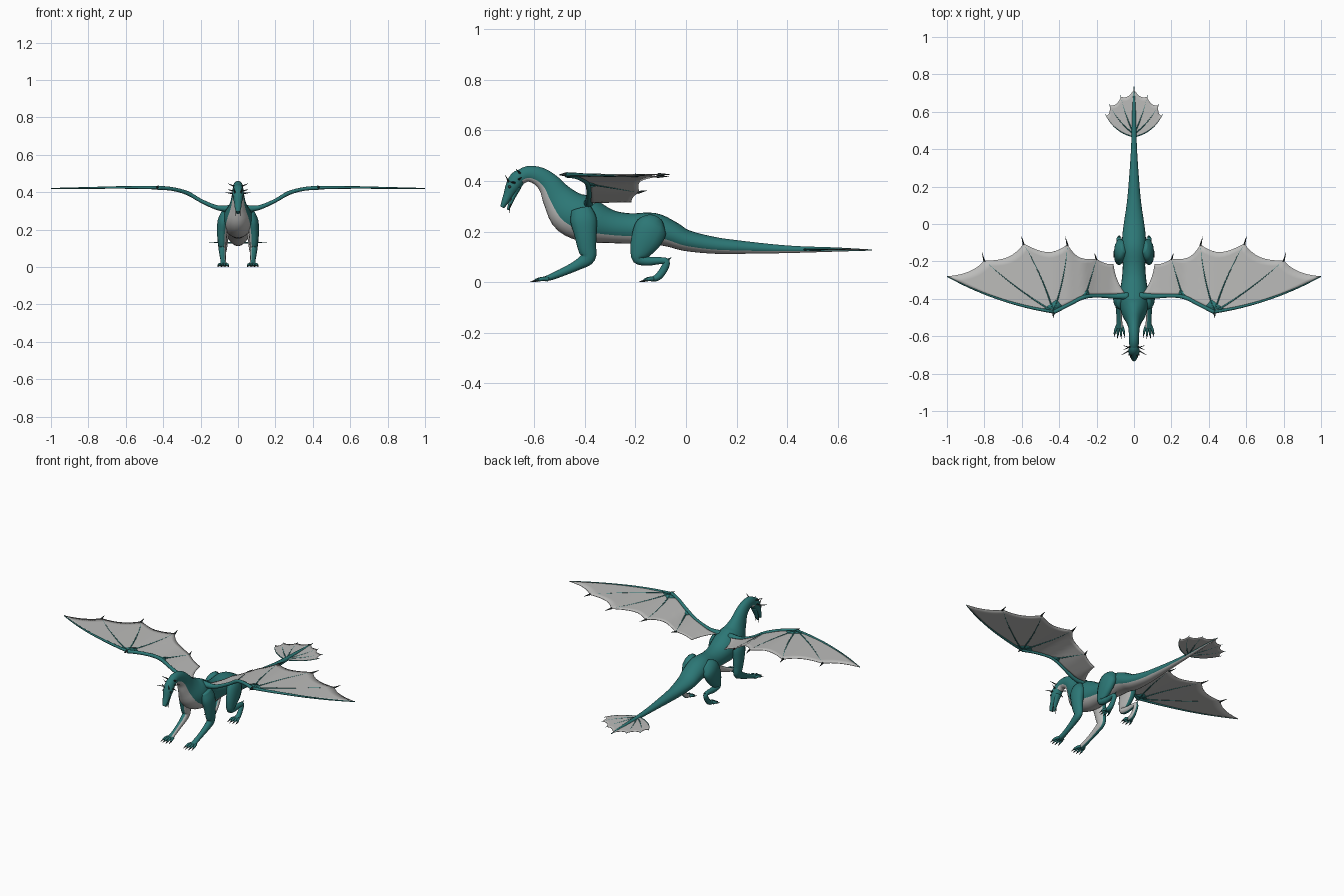
import bpy, bmesh, math
from mathutils import Vector as V

if "Cube" in bpy.data.objects:
    bpy.data.objects.remove(bpy.data.objects["Cube"])


def material(name, r, g, b):
    m = bpy.data.materials.new(name)
    m.diffuse_color = (r, g, b, 1)
    m.use_nodes = True
    m.node_tree.nodes["Principled BSDF"].inputs["Base Color"].default_value = m.diffuse_color
    return m


TEAL = material("teal hide", 0.025, 0.185, 0.18)
PALE = material("pale grey skin", 0.50, 0.50, 0.49)
DARK = material("dark claw", 0.03, 0.045, 0.045)


def finish(name, bm, mats, mirror=True, thickness=0):
    bmesh.ops.remove_doubles(bm, verts=bm.verts, dist=0.0003)
    bmesh.ops.recalc_face_normals(bm, faces=bm.faces)
    me = bpy.data.meshes.new(name)
    bm.to_mesh(me)
    bm.free()
    for m in mats:
        me.materials.append(m)
    ob = bpy.data.objects.new(name, me)
    bpy.context.collection.objects.link(ob)
    for p in me.polygons:
        p.use_smooth = True
    if thickness:
        s = ob.modifiers.new("thickness", 'SOLIDIFY')
        s.thickness, s.offset = thickness, 0
    if mirror:
        ob.modifiers.new("mirror", 'MIRROR')
    return ob


def smooth_path(pts, steps):
    """Catmull-Rom through all station values."""
    out, n = [], len(pts)
    for i in range(n - 1):
        p = [pts[max(0, min(n - 1, i + k))] for k in (-1, 0, 1, 2)]
        for s in range(steps):
            t = s / steps
            out.append([0.5 * (2 * b + (c - a) * t + (2 * a - 5 * b + 4 * c - d) * t * t
                               + (3 * b - a - 3 * c + d) * t ** 3) for a, b, c, d in zip(*p)])
    out.append(list(pts[-1]))
    return out


def tube(bm, pts, ref=(1, 0, 0), sides=12, steps=4, rule=None):
    """Loft ellipses (x, y, z, half width, half height) along a path."""
    st = smooth_path(pts, steps)
    rings, ref = [], V(ref)
    for i, s in enumerate(st):
        t = (V(st[min(i + 1, len(st) - 1)][:3]) - V(st[max(i - 1, 0)][:3])).normalized()
        side = (ref - t * ref.dot(t)).normalized()
        up = t.cross(side)
        rw, rh = max(s[3], 0.0008), max(s[4], 0.0008)
        ring = []
        for k in range(sides):
            a = math.tau * k / sides
            ring.append(bm.verts.new(V(s[:3]) + side * rw * math.cos(a) + up * rh * math.sin(a)))
        rings.append(ring)
    for i in range(len(rings) - 1):
        for k in range(sides):
            j = (k + 1) % sides
            f = bm.faces.new((rings[i][k], rings[i][j], rings[i + 1][j], rings[i + 1][k]))
            if rule:
                a = math.tau * (k + 0.5) / sides
                f.material_index = rule(math.cos(a), math.sin(a))
    bm.faces.new(rings[0])
    bm.faces.new(rings[-1])


def spike(bm, a, b, r):
    ref = (0, 0, 1) if abs(b[2] - a[2]) < 0.03 else (1, 0, 0)
    tube(bm, [(*a, r, r), (*b, 0.0008, 0.0008)], ref, 6, 1)


# Tail, trunk and neck with a pale underside
bm = bmesh.new()
spine = [(.735, .127, .002, .002), (.6, .129, .010, .008), (.4, .130, .016, .015),
         (.2, .139, .030, .027), (.1, .147, .040, .034), (0, .165, .055, .042),
         (-.06, .190, .062, .052), (-.13, .212, .066, .062), (-.22, .212, .060, .060),
         (-.30, .220, .066, .066), (-.38, .242, .078, .086), (-.455, .275, .072, .088),
         (-.505, .332, .045, .064), (-.54, .385, .033, .046), (-.58, .418, .028, .037),
         (-.625, .428, .026, .031), (-.66, .412, .025, .028)]
tube(bm, [(0, *s) for s in spine], sides=24, rule=lambda c, s: int(s < -0.42))
finish("body", bm, [TEAL, PALE], False)

# Head: skull with snout, open lower jaw
bm = bmesh.new()
tube(bm, [(0, -.640, .428, .022, .022), (0, -.665, .410, .028, .031), (0, -.685, .378, .029, .029),
          (0, -.702, .345, .021, .020), (0, -.716, .317, .017, .014), (0, -.727, .296, .011, .008)],
     sides=16)
finish("head", bm, [TEAL], False)
bm = bmesh.new()
tube(bm, [(0, -.664, .378, .020, .014), (0, -.683, .337, .015, .009), (0, -.697, .305, .012, .007),
          (0, -.705, .286, .007, .004)])
finish("lower_jaw", bm, [TEAL], False)
bm = bmesh.new()
for a, b in (((.018, -.655, .430), (.055, -.672, .447)), ((.022, -.675, .392), (.066, -.700, .398)),
             ((.020, -.662, .405), (.056, -.650, .415)), ((.014, -.695, .388), (.022, -.716, .424)),
             ((.008, -.690, .335), (.012, -.700, .272))):
    spike(bm, a, b, .005)
finish("horns", bm, [DARK])
bm = bmesh.new()
bmesh.ops.create_uvsphere(bm, u_segments=10, v_segments=6, radius=.006)
bmesh.ops.translate(bm, verts=bm.verts, vec=(.025, -.697, .377))
finish("eyes", bm, [DARK])

# Legs with pale inner sides
inner = lambda c, s: int(c < -0.6)
bm = bmesh.new()
tube(bm, [(.068, -.415, .290, .022, .040), (.078, -.405, .245, .031, .052),
          (.084, -.398, .190, .028, .044), (.085, -.392, .140, .024, .037),
          (.084, -.388, .098, .020, .030), (.082, -.425, .070, .018, .021),
          (.080, -.480, .043, .015, .016), (.078, -.530, .022, .016, .013),
          (.078, -.560, .012, .022, .009)], rule=inner)
finish("front_legs", bm, [TEAL, PALE])
bm = bmesh.new()
tube(bm, [(.050, -.120, .245, .025, .035), (.070, -.135, .220, .032, .062),
          (.078, -.155, .175, .030, .062), (.080, -.180, .125, .025, .044),
          (.080, -.190, .092, .020, .022), (.080, -.150, .083, .017, .018),
          (.080, -.105, .085, .014, .014), (.080, -.078, .080, .013, .014),
          (.080, -.088, .050, .013, .015), (.080, -.112, .020, .015, .014),
          (.080, -.140, .011, .019, .009)], rule=inner)
spike(bm, (.080, -.085, .080), (.080, -.058, .098), .008)
finish("hind_legs", bm, [TEAL, PALE])

# Fanned toes and claws
toes, claws = bmesh.new(), bmesh.new()
for cx, cy, reach in ((.078, -.545, .055), (.080, -.130, .040)):
    for d in (-1, -.35, .35, 1):
        y1 = cy - reach + .012 * abs(d)
        x1 = cx + .026 * d
        tube(toes, [(cx + .013 * d, cy, .012, .008, .009), (cx + .021 * d, (cy + y1) / 2, .013, .007, .008),
                    (x1, y1, .007, .005, .006)], sides=8)
        spike(claws, (x1, y1 + .006, .008), (x1 + .003 * d, y1 - .020, .001), .005)
finish("toes", toes, [TEAL])
finish("claws", claws, [DARK])

# Wings: membrane stretched between ribs, height rising away from the body
RISE = [(0, .31), (.11, .317), (.2, .355), (.27, .395), (.35, .417), (.43, .424), (.6, .426), (1, .42)]


def wing_z(x):
    for (a, za), (b, zb) in zip(RISE, RISE[1:]):
        if x <= b:
            return za + (zb - za) * (x - a) / (b - a)
    return RISE[-1][1]


def rib(r, u):
    """Point on a rib: root, tip and a sideways bow."""
    a, b = V(r[0]), V(r[1])
    d = b - a
    return a + d * u + V((d.y, -d.x)).normalized() * r[2] * 4 * u * (1 - u)


def membrane(name, ribs, height, sags):
    bm = bmesh.new()
    nu, nv = 10, 8
    for r, q, sag in zip(ribs, ribs[1:], sags):
        grid = []
        for i in range(nu + 1):
            row = []
            for j in range(nv + 1):
                v = j / nv
                u = i / nu * (1 - sag * 4 * v * (1 - v))
                p = rib(r, u).lerp(rib(q, u), v)
                row.append(bm.verts.new((p.x, p.y, height(p.x))))
            grid.append(row)
        for i in range(nu):
            for j in range(nv):
                quad = (grid[i][j], grid[i][j + 1], grid[i + 1][j + 1], grid[i + 1][j])
                bm.faces.new(quad)
    return finish(name, bm, [PALE], thickness=.003)


wrist, elbow = (.43, -.47), (.26, -.385)
wing = [(wrist, (1.0, -.28), .026), (wrist, (.80, -.195), .012), (wrist, (.59, -.105), -.012),
        (wrist, (.355, -.11), -.012), (elbow, (.20, -.185), 0), ((.045, -.375), (.11, -.215), .012)]
membrane("wing_membrane", wing, wing_z, (.05, .08, .12, .12, .05))

bones, tips = bmesh.new(), bmesh.new()
arm = [(.03, -.385, .021), (.11, -.387, .013), (.2, -.384, .010), (.27, -.392, .011),
       (.35, -.432, .010), (.43, -.472, .011)]
tube(bones, [(x, y, wing_z(x), r, r) for x, y, r in arm], (0, 0, 1), 10)
for i, r in enumerate(wing[:5]):
    thick = .009 if i == 0 else .005
    pts = []
    for k in range(7):
        p, w = rib(r, k / 6), thick * (1 - .72 * k / 6)
        pts.append((p.x, p.y, wing_z(p.x), w, w))
    tube(bones, pts, (0, 0, 1), 8, 2)
    if i:
        end = V(r[1])
        out = end + V((.012, .042 if i < 4 else .030))
        spike(tips, (end.x, end.y - .006, wing_z(end.x)), (out.x, out.y, wing_z(out.x)), .006)
spike(tips, (.43, -.475, .426), (.432, -.503, .424), .008)
finish("wing_bones", bones, [TEAL])
finish("wing_spikes", tips, [DARK])

# Teal webs at the elbow and wrist joints
bm = bmesh.new()
for tri in (((.235, -.388), (.285, -.396), (.25, -.345)), ((.375, -.447), (.49, -.46), (.415, -.405))):
    bm.faces.new([bm.verts.new((x, y, wing_z(x) + .001)) for x, y in tri])
finish("joint_webs", bm, [TEAL], thickness=.006)

# Tail fan with ribs
root = (0, .48)
fan = [((0, .465), (.15, .58), .022), (root, (.13, .635), .012), (root, (.07, .68), .006),
       (root, (0, .72), 0)]
membrane("tail_fan", fan, lambda x: .129 + .02 * x, (.08, .08, .08))
bm = bmesh.new()
for r in fan[:3]:
    pts = []
    for k in range(6):
        p, w = rib(r, k / 5 * 1.04), .004 - .0028 * k / 5
        pts.append((p.x, p.y, .129 + .02 * p.x, w, w))
    tube(bm, pts, (0, 0, 1), 6, 2)
finish("tail_fan_ribs", bm, [TEAL])
